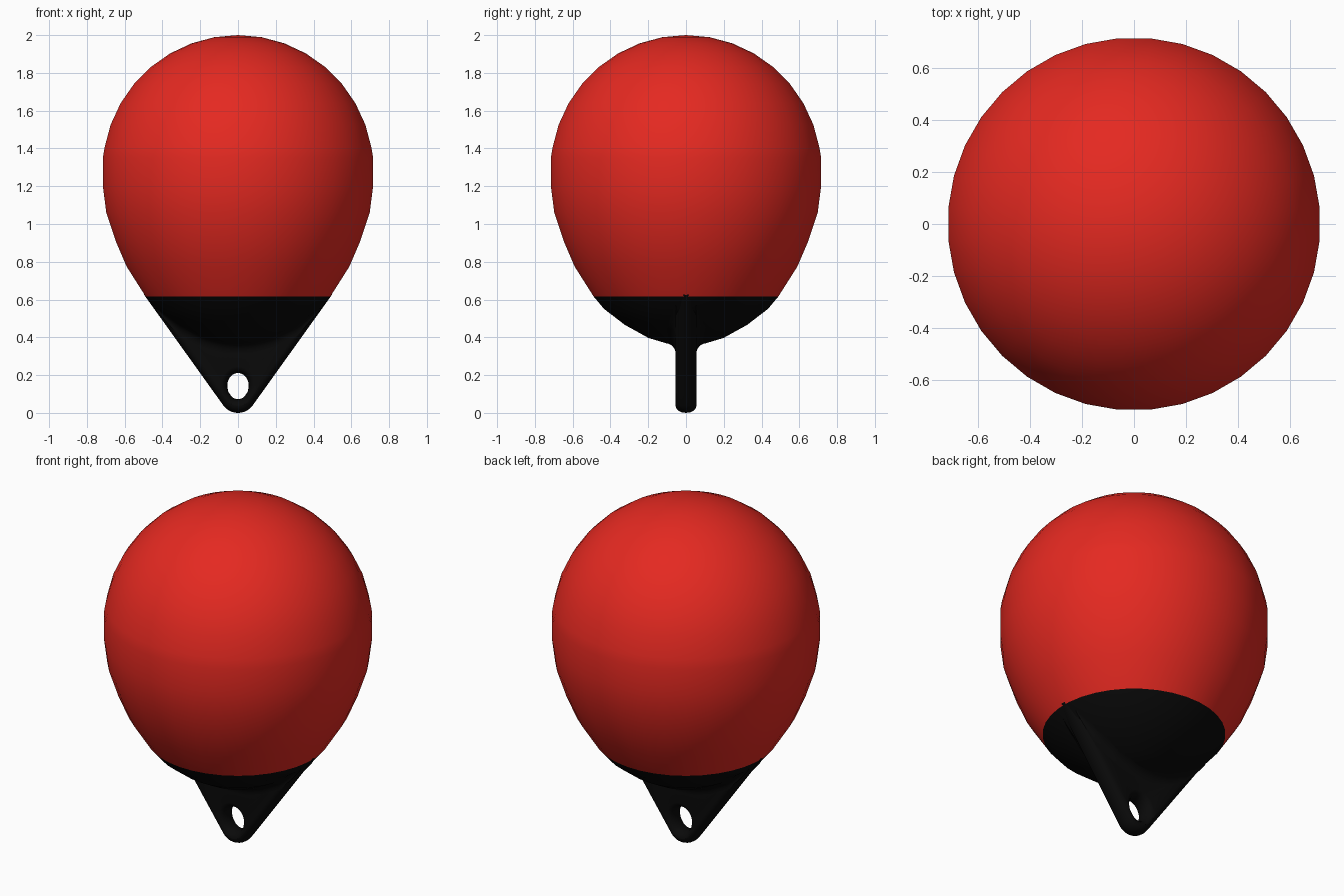
import bpy, bmesh
from math import sin, cos, pi, radians, atan2, hypot

if "Cube" in bpy.data.objects:
    bpy.data.objects.remove(bpy.data.objects["Cube"])

def material(name, rgb):
    m = bpy.data.materials.new(name)
    m.diffuse_color = (*rgb, 1)
    m.use_nodes = True
    m.node_tree.nodes["Principled BSDF"].inputs["Base Color"].default_value = m.diffuse_color
    return m

RED = material("red", (0.78, 0.022, 0.015))
BLACK = material("black", (0.003, 0.003, 0.003))

def finish(name, bm, mat, angle=40):
    bmesh.ops.recalc_face_normals(bm, faces=bm.faces)
    me = bpy.data.meshes.new(name)
    bm.to_mesh(me)
    bm.free()
    ob = bpy.data.objects.new(name, me)
    bpy.context.collection.objects.link(ob)
    me.materials.append(mat)
    bpy.ops.object.select_all(action='DESELECT')
    ob.select_set(True)
    bpy.context.view_layer.objects.active = ob
    bpy.ops.object.shade_smooth_by_angle(angle=radians(angle))
    return ob

def lathe(name, profile, mat, n=36):
    bm = bmesh.new()
    a0 = pi / n
    vs = [bm.verts.new((r * cos(a0), r * sin(a0), z)) for r, z in profile]
    es = [bm.edges.new(p) for p in zip(vs, vs[1:])]
    bmesh.ops.spin(bm, geom=vs + es, cent=(0, 0, 0), axis=(0, 0, 1),
                   angle=2 * pi, steps=n, use_duplicate=False)
    bmesh.ops.remove_doubles(bm, verts=bm.verts, dist=1e-4)
    return finish(name, bm, mat)

# Red float: spherical crown narrowing toward the cap
crown = [(0.72 * sin(radians(a)), 1.28 + 0.72 * cos(radians(a))) for a in range(0, 85, 10)]
lathe("float_body", crown + [(0.718, 1.35), (0.718, 1.20), (0.70, 1.06),
                             (0.65, 0.91), (0.592, 0.775), (0.49, 0.615)], RED)

# Black lower cap
CAP = [(0.49, 0.615), (0.435, 0.55), (0.325, 0.466), (0.2, 0.397), (0.1, 0.367), (0, 0.355)]
lathe("lower_cap", CAP, BLACK)

def cap_z(r):
    for (r1, z1), (r0, z0) in zip(CAP, CAP[1:]):
        if r >= r0:
            break
    r = min(r, 0.495)
    return z0 + (z1 - z0) * (r - r0) / (r1 - r0)

# Mooring fin: triangular plate with rounded rim and a rounded oval eye
T, B, R = 0.055, 0.036, 0.096          # half thickness, rim rounding, tip radius
NX, NZ = 0.813, -0.583                 # outward normal of the sloping side
HX, HZ, HC = 0.057, 0.069, 0.142       # eye radii and height
tip, end = (R * NX, R + R * NZ), (0.497, 0.625)
side = [(tip[0] + (end[0] - tip[0]) * i / 12, tip[1] + (end[1] - tip[1]) * i / 12, NX, NZ, B)
        for i in range(1, 13)]
start = atan2(NZ, NX)
arc = []
for i in range(17):
    a = -pi - start + (2 * start + pi) * i / 16
    arc.append((R * cos(a), R + R * sin(a), cos(a), sin(a), B))
top = [(x, cap_z(abs(x)) + 0.01, 0, 1, 0)
       for x in [0.47 - 0.94 * i / 20 for i in range(21)]]
left = [(-x, z, -nx, nz, b) for x, z, nx, nz, b in reversed(side)]
outline = arc + side + top + left

bm = bmesh.new()
rings = []
for x, z, nx, nz, b in outline:
    t = atan2(z - HC, x)
    ring = []
    for k in range(9):                 # outer rim
        a = pi / 2 - pi * k / 8
        d = b * (cos(a) - 1)
        ring.append(bm.verts.new((x + nx * d, T * sin(a), z + nz * d)))
    for k in range(9):                 # eye rim
        a = -pi / 2 + pi * k / 8
        d = B * (1 - cos(a)) * 0.98
        ring.append(bm.verts.new(((HX + d) * cos(t), T * sin(a), HC + (HZ + d) * sin(t))))
    rings.append((ring, b))
for i, (r0, b0) in enumerate(rings):
    r1, b1 = rings[(i + 1) % len(rings)]
    for k in range(18):
        if k < 8 and (b0 == 0 or b1 == 0):
            continue                   # open where the fin enters the cap
        m = (k + 1) % 18
        bm.faces.new((r0[k], r0[m], r1[m], r1[k]))
finish("mooring_fin", bm, BLACK)

# Concave fillets blending the fin into the cap, front and back
for name, s in (("front_fillet", -1), ("back_fillet", 1)):
    bm = bmesh.new()
    rows = []
    for i in range(33):
        x = -0.45 + 0.9 * i / 32
        edge = max(0, 0.615 + (abs(x) - 0.49) * 1.395)
        w = max(0.004, min(0.055, 0.6 * (cap_z(abs(x)) - edge)))
        zc = cap_z(hypot(x, T))
        p0, p1, p2 = (T - 0.001, zc - w), (T, zc), (T + w, cap_z(hypot(x, T + w)) + 0.001)
        row = []
        for k in range(7):
            t = k / 6
            y, z = [(1 - t) ** 2 * p0[j] + 2 * t * (1 - t) * p1[j] + t * t * p2[j] for j in (0, 1)]
            row.append(bm.verts.new((x, s * y, z)))
        rows.append(row)
    for a, b in zip(rows, rows[1:]):
        for k in range(6):
            q = (a[k], a[k + 1], b[k + 1], b[k])
            bm.faces.new(q if s < 0 else q[::-1])
    bm.normal_update()
    if sum(f.normal.y * s for f in bm.faces) < 0:
        bmesh.ops.reverse_faces(bm, faces=bm.faces)
    finish(name, bm, BLACK)
